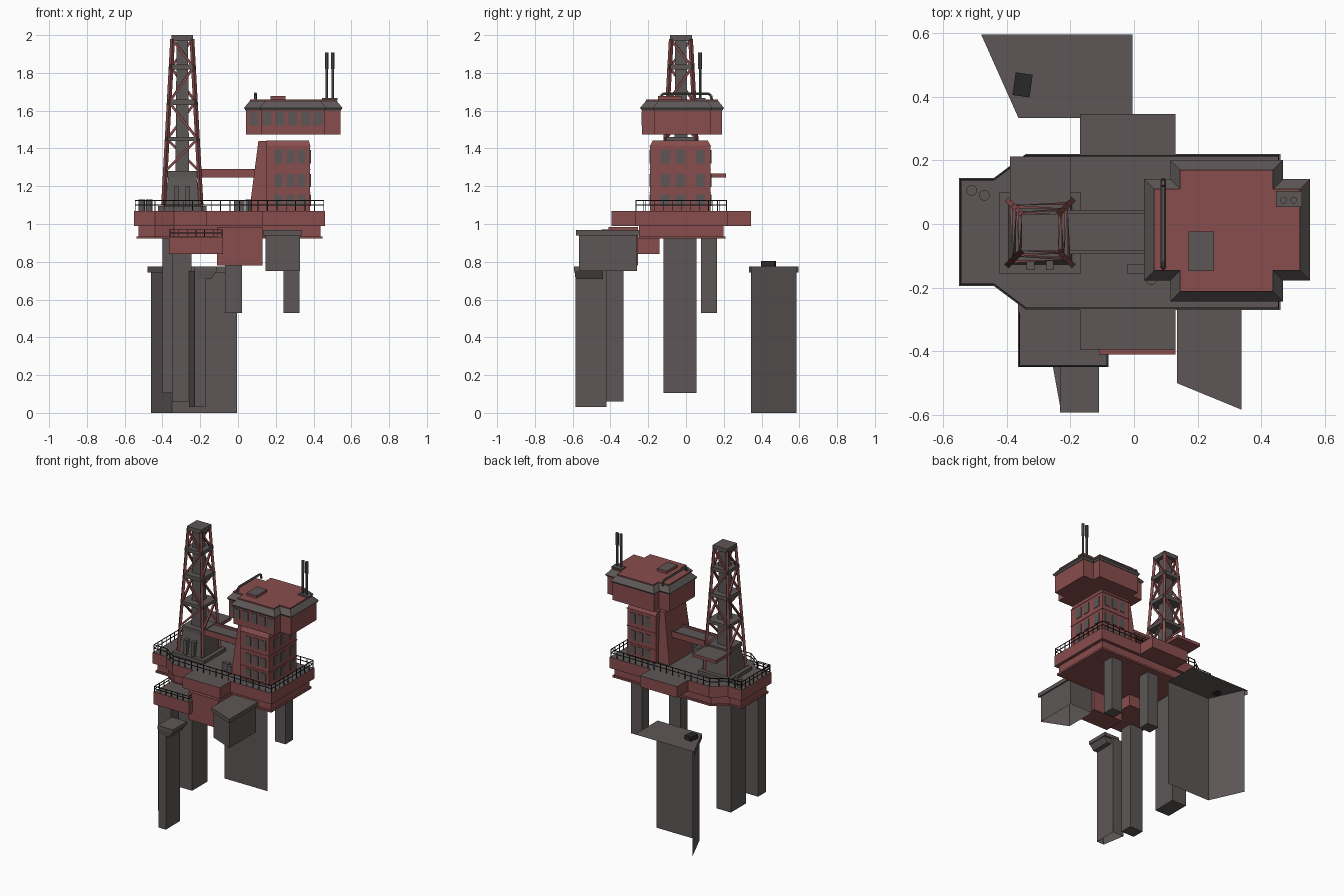
import bpy, bmesh, math
from mathutils import Vector, Matrix

if "Cube" in bpy.data.objects:
    bpy.data.objects.remove(bpy.data.objects["Cube"])


def material(name, rgb):
    m = bpy.data.materials.new(name)
    m.diffuse_color = (*rgb, 1)
    m.use_nodes = True
    m.node_tree.nodes["Principled BSDF"].inputs["Base Color"].default_value = m.diffuse_color
    return m


RED = material("rust_red", (0.25, 0.075, 0.075))
GREY = material("warm_grey", (0.11, 0.094, 0.094))
DARK = material("charcoal", (0.022, 0.021, 0.021))


def rect(x0, x1, y0, y1):
    return [(x0, y0), (x1, y0), (x1, y1), (x0, y1)]


def square(cx, cy, h):
    return rect(cx - h, cx + h, cy - h, cy + h)


def prism(bm, pts, z0, z1, taper=None, bottom_cap=True):
    """Closed outline extruded upward, optionally to a different top outline."""
    a = [bm.verts.new((x, y, z0)) for x, y in pts]
    b = [bm.verts.new((x, y, z1)) for x, y in (taper or pts)]
    n = len(a)
    for i in range(n):
        bm.faces.new((a[i], a[(i + 1) % n], b[(i + 1) % n], b[i]))
    bm.faces.new(b)
    if bottom_cap:
        bm.faces.new(a[::-1])


def wall(bm, pts, z0, z1):
    """Open sheet standing on a polyline."""
    for p, q in zip(pts, pts[1:]):
        bm.faces.new([bm.verts.new(v) for v in
                      ((*p, z0), (*q, z0), (*q, z1), (*p, z1))])


def bar(bm, p, q, r, sides=4):
    p, q = Vector(p), Vector(q)
    d = q - p
    rot = d.to_track_quat('Z', 'Y').to_matrix().to_4x4()
    spin = Matrix.Rotation(math.pi / sides, 4, 'Z')
    bmesh.ops.create_cone(bm, cap_ends=True, segments=sides, radius1=r, radius2=r,
                          depth=d.length, matrix=Matrix.Translation((p + q) / 2) @ rot @ spin)


def finish(bm, name, side, top=None):
    """Make the object; faces looking up take the second material."""
    me = bpy.data.meshes.new(name)
    bm.normal_update()
    me.materials.append(side)
    if top:
        me.materials.append(top)
        for f in bm.faces:
            f.material_index = int(f.normal.z > 0.7)
    bm.to_mesh(me)
    bm.free()
    ob = bpy.data.objects.new(name, me)
    bpy.context.collection.objects.link(ob)
    return ob


def block(name, pts, z0, z1, side, top=None, **kw):
    bm = bmesh.new()
    prism(bm, pts, z0, z1, **kw)
    return finish(bm, name, side, top)


def railing(name, path, z, h, gap=0.05):
    bm = bmesh.new()
    for p, q in zip(path, path[1:]):
        for f in (0.55, 1):
            bar(bm, (*p, z + h * f), (*q, z + h * f), 0.003)
        n = max(1, round((Vector(q) - Vector(p)).length / gap))
        for i in range(n + 1):
            v = Vector(p).lerp(Vector(q), i / n)
            bar(bm, (v.x, v.y, z), (v.x, v.y, z + h), 0.003)
    finish(bm, name, DARK)


# Main deck and the storey below it
def deck_outline(d=0.0):
    return [(-.55 + d, -.195 + d), (-.44, -.195 + d), (-.34, -.27 + d), (.46 - d, -.27 + d),
            (.46 - d, .22 - d), (-.34, .22 - d), (-.44, .145 - d), (-.55 + d, .145 - d)]


block("main_deck", deck_outline(), .99, 1.07, RED, GREY)
block("deck_front_extension", rect(-.17, .13, -.395, -.27), .99, 1.07, RED, GREY)
block("deck_rear_extension", rect(-.17, .13, .22, .345), .99, 1.07, RED, GREY)
block("lower_deck", deck_outline(.022), .935, .99, RED)
block("lower_deck_lip", deck_outline(.012), .922, .935, RED)
ring = deck_outline(.006)
railing("deck_railing", ring + ring[:1], 1.07, .055)

# Front service platform and drop box
block("service_platform", rect(-.365, -.08, -.45, -.14), .84, .93, RED, GREY)
railing("platform_railing", [(-.36, -.28), (-.36, -.445), (-.085, -.445), (-.085, -.4)], .93, .04)
block("hanging_box", rect(-.11, .13, -.41, -.255), .78, .985, RED)

# Grey angled storage bay at the front right, open underneath
block("storage_bay", [(.145, -.26), (.145, -.49), (.327, -.567), (.327, -.26)],
      .75, .945, GREY, bottom_cap=False)
block("storage_bay_lid", [(.135, -.25), (.135, -.5), (.337, -.583), (.337, -.25)], .94, .968, GREY)

# Support legs
for name, r, z in (("leg_left", rect(-.4, -.285, -.12, .055), .105),
                   ("leg_front", rect(-.35, -.245, -.42, -.33), .06),
                   ("leg_middle", rect(-.07, .02, .08, .165), .53),
                   ("leg_right", rect(.24, .326, .08, .165), .53)):
    block(name, r, z, .925, GREY)

# Front pier with stepped cap
block("front_pier", [(-.26, -.42), (-.23, -.585), (-.172, -.585), (-.172, -.42)],
      .03, .75, GREY, bottom_cap=False)
block("front_pier_bracket", rect(-.225, -.14, -.585, -.44), .71, .75, GREY,
      taper=rect(-.225, -.115, -.59, -.44))
block("front_pier_cap", rect(-.233, -.11, -.592, -.43), .75, .775, GREY)

# Rear half-open pier: top plate, edge strips and two walls
bm = bmesh.new()
bm.faces.new([bm.verts.new((x, y, .775)) for x, y in
              ((-.363, .333), (-.005, .333), (-.005, .595), (-.48, .595))])
wall(bm, [(-.48, .595), (-.363, .333), (-.005, .333)], .742, .775)
wall(bm, [(-.46, .585), (-.35, .345), (-.005, .345)], 0, .775)
finish(bm, "rear_pier", GREY)
hatch = block("rear_pier_hatch", rect(-.027, .027, -.036, .036), 0, .03, DARK)
hatch.location = (-.35, .437, .775)
hatch.rotation_euler.z = math.radians(-8)

# Derrick pedestal
CX, CY = -.295, -.027
block("derrick_plinth", square(CX, CY, .128), 1.07, 1.095, GREY)
block("derrick_pedestal", square(CX, CY, .10), 1.095, 1.25, GREY, taper=square(CX, CY, .074))
block("derrick_pedestal_cap", square(CX, CY, .08), 1.25, 1.28, GREY)
bm = bmesh.new()
for i in (-1, 1):
    prism(bm, rect(CX + i * .03 - .012, CX + i * .03 + .012, CY - .118, CY - .07), 1.09, 1.2)
finish(bm, "pedestal_ribs", GREY)
block("derrick_rear_balcony", rect(-.39, -.2, .04, .212), 1.245, 1.268, RED, GREY)


# Derrick lattice tower
def corner(k, z):
    sx, sy = ((-1, -1), (1, -1), (1, 1), (-1, 1))[k % 4]
    half = .09 - (z - 1.27) * .04 / .73
    return (CX + sx * half, CY + sy * half, z)


bm = bmesh.new()
levels = (1.28, 1.45, 1.645, 1.83, 1.975)
for k in range(4):
    bar(bm, corner(k, 1.1), corner(k, 1.98), .0125)
    for i, (a, b) in enumerate(zip(levels, levels[1:])):
        bar(bm, corner(k + i % 2, a), corner(k + 1 - i % 2, b), .009)
finish(bm, "derrick_lattice", RED)
bm = bmesh.new()
for z, h, t in ((1.45, .088, .022), (1.645, .077, .028), (1.832, .068, .026), (1.985, .058, .03)):
    prism(bm, square(CX, CY, h), z - t / 2, z + t / 2)
finish(bm, "derrick_platforms", GREY)
block("derrick_column", square(CX, CY, .036), 1.28, 1.98, GREY, taper=square(CX, CY, .03))

# Bridge from derrick to tower
block("bridge", rect(-.215, .12, -.09, .04), 1.245, 1.275, RED, GREY)
bm = bmesh.new()
for y in (-.088, .038):
    prism(bm, rect(-.215, .12, y - .006, y + .006), 1.27, 1.29)
finish(bm, "bridge_kerbs", RED, GREY)

# Accommodation tower with sloped buttress
block("tower", rect(.15, .382, -.19, .13), 1.07, 1.415, RED)
block("tower_top", rect(.15, .382, -.19, .13), 1.415, 1.443, RED, taper=rect(.15, .375, -.175, .115))
block("tower_buttress", rect(.06, .16, -.165, .105), 1.07, 1.44, RED, taper=rect(.108, .16, -.15, .09))
bm = bmesh.new()
for z in (1.165, 1.285, 1.41):
    prism(bm, rect(.15, .385, -.193, .133), z, z + .005)
finish(bm, "tower_floor_bands", RED)

# Windows as thin plates on three tower sides
bm = bmesh.new()
for z0, z1 in ((1.095, 1.155), (1.197, 1.265), (1.32, 1.392)):
    for x in (.215, .277, .336):
        for y in (-.19, .13):
            prism(bm, rect(x - .021, x + .021, y - .004, y + .004), z0, z1)
    for y in (-.11, -.03, .075):
        prism(bm, rect(.378, .386, y - .025, y + .025), z0, z1)
finish(bm, "tower_windows", GREY)


# Control cabin with cross-shaped plan, bevelled roof and front windows
def cross(d):
    x0, x1, x2, x3 = .043 - d, .125 - d, .457 + d, .542 + d
    y0, y1, y2, y3 = -.232 - d, -.166 - d, .13 + d, .19 + d
    return [(x0, y1), (x1, y1), (x1, y0), (x2, y0), (x2, y1), (x3, y1),
            (x3, y2), (x2, y2), (x2, y3), (x1, y3), (x1, y2), (x0, y2)]


block("cabin", cross(0), 1.475, 1.605, RED)
block("cabin_eaves", cross(.003), 1.602, 1.615, GREY, taper=cross(.011))
block("cabin_roof_bevel", cross(.011), 1.615, 1.652, GREY, taper=cross(-.02))
block("cabin_roof", cross(-.02), 1.652, 1.66, RED)
bm = bmesh.new()
for x in (.153, .222, .29, .359, .425):
    prism(bm, rect(x - .025, x + .025, -.236, -.228), 1.522, 1.592)
prism(bm, rect(.06, .105, -.17, -.162), 1.522, 1.592)
finish(bm, "cabin_windows", GREY)

# Roof fittings
block("roof_hatch", rect(.172, .252, -.147, -.024), 1.66, 1.678, RED, GREY)
bm = bmesh.new()
arch = [(-.137, 1.655), (-.132, 1.68), (-.118, 1.69), (.118, 1.69), (.132, 1.68), (.137, 1.655)]
for p, q in zip(arch, arch[1:]):
    bar(bm, (.092, *p), (.092, *q), .008, 6)
finish(bm, "roof_handrail", GREY)
block("antenna_base", rect(.446, .528, .053, .104), 1.655, 1.668, GREY)
bm = bmesh.new()
for x in (.47, .502):
    bar(bm, (x, .075, 1.66), (x, .075, 1.82), .008, 8)
    bar(bm, (x, .075, 1.82), (x, .075, 1.908), .011, 8)
finish(bm, "antennas", GREY)

# Deck equipment
bm = bmesh.new()
for x, y in ((-.51, .105), (-.47, .09), (.055, -.175)):
    bar(bm, (x, y, 1.07), (x, y, 1.13), .017, 12)
prism(bm, rect(-.022, .035, -.155, -.128), 1.07, 1.125)
finish(bm, "deck_equipment", GREY)
